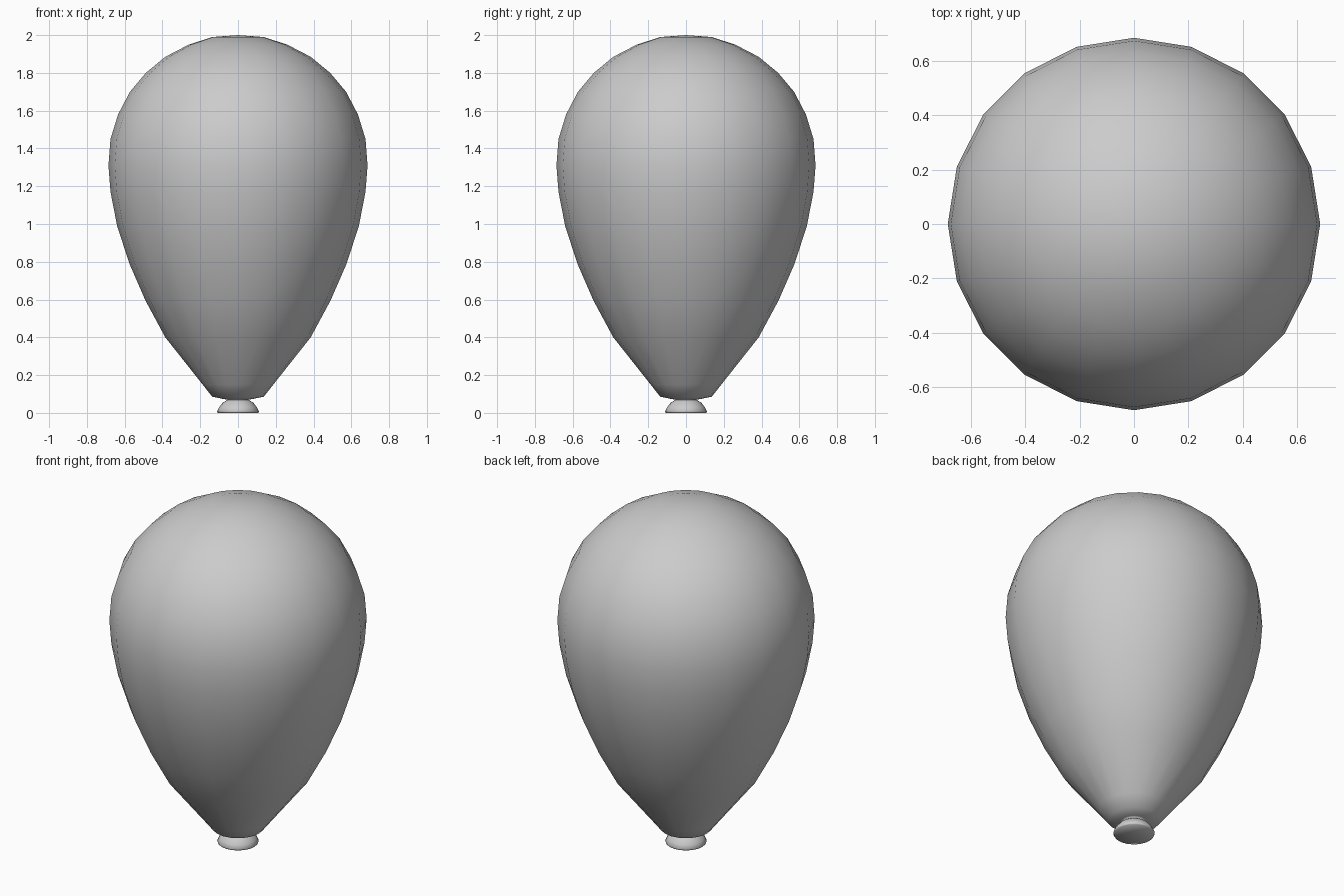
import bpy, bmesh
from math import cos, sin, tau

if "Cube" in bpy.data.objects:
    bpy.data.objects.remove(bpy.data.objects["Cube"])

SIDES = 20


def lathe(name, profile):
    """Revolve (radius, z) points, bottom to top; radius 0 makes a pole."""
    bm = bmesh.new()
    rings = []
    for r, z in profile:
        n = SIDES if r > 0 else 1
        rings.append([bm.verts.new((r * cos(tau * i / SIDES), r * sin(tau * i / SIDES), z))
                      for i in range(n)])
    for a, b in zip(rings, rings[1:]):
        for i in range(SIDES):
            j = (i + 1) % SIDES
            if len(a) == 1:
                bm.faces.new((a[0], b[j], b[i]))
            elif len(b) == 1:
                bm.faces.new((a[i], a[j], b[0]))
            else:
                bm.faces.new((a[i], a[j], b[j], b[i]))
    bmesh.ops.recalc_face_normals(bm, faces=bm.faces)
    mesh = bpy.data.meshes.new(name)
    bm.to_mesh(mesh)
    bm.free()
    mesh.shade_smooth()
    obj = bpy.data.objects.new(name, mesh)
    bpy.context.collection.objects.link(obj)
    return obj


# Inflated body, knot and flared lip in one continuous skin
lathe("balloon", [
    (0, 0.005), (0.107, 0.0), (0.111, 0.008), (0.10, 0.03), (0.082, 0.053), (0.06, 0.067),
    (0.055, 0.07), (0.075, 0.073), (0.137, 0.086), (0.187, 0.15),
    (0.385, 0.40), (0.49, 0.595), (0.575, 0.79), (0.64, 0.99), (0.675, 1.17),
    (0.686, 1.31), (0.675, 1.45), (0.635, 1.58), (0.572, 1.70), (0.488, 1.80),
    (0.385, 1.885), (0.26, 1.95), (0.135, 1.99), (0, 2.0)])
